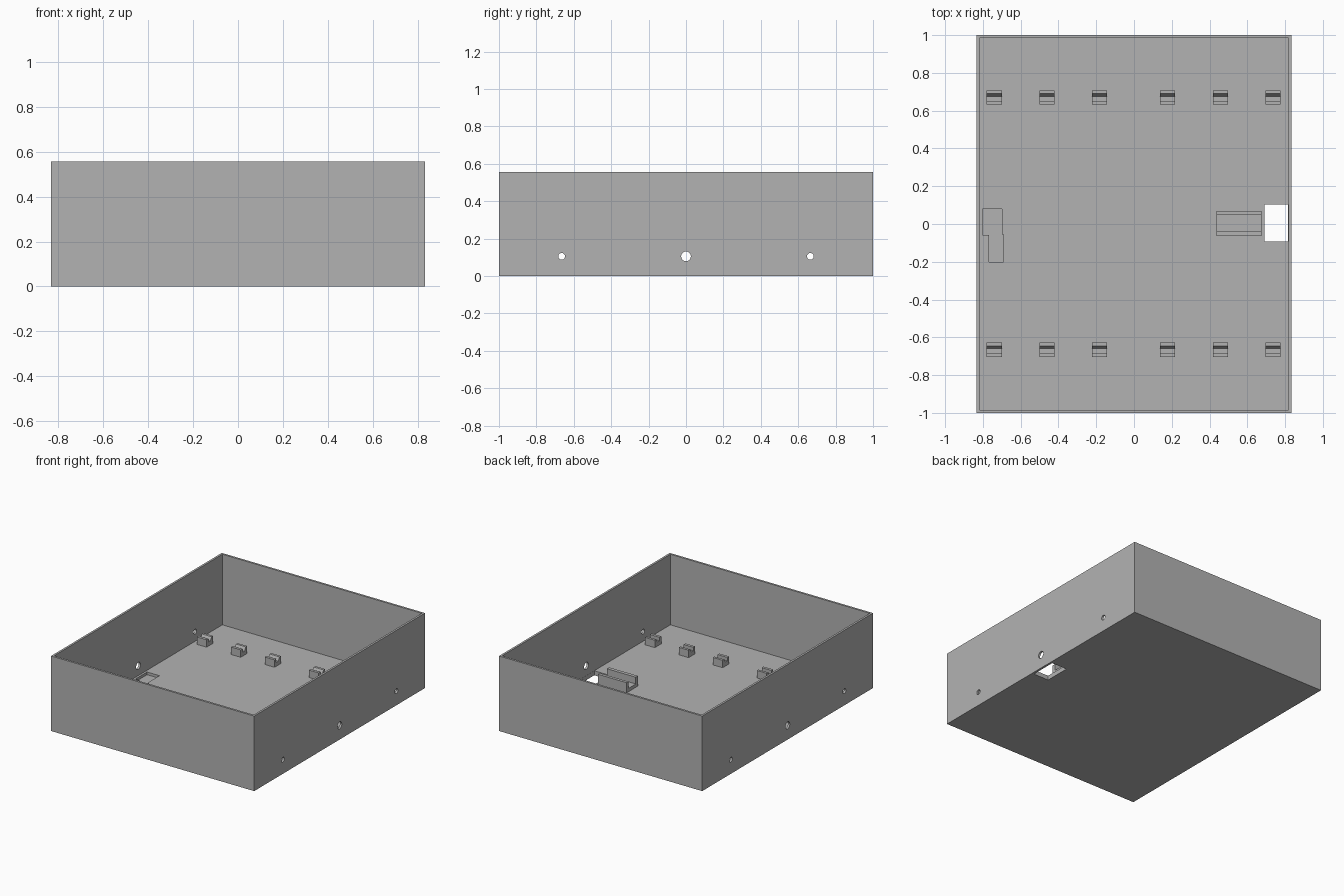
import bpy, bmesh, math
from mathutils import Matrix

cube = bpy.data.objects.get("Cube")
if cube:
    bpy.data.objects.remove(cube, do_unlink=True)

W, D, H = 0.833, 1.0, 0.556      # half width, half depth, height
WALL, FLOOR = 0.0155, 0.033

grey = bpy.data.materials.new("plain_grey")
grey.use_nodes = True
grey.diffuse_color = (0.45, 0.45, 0.45, 1)
grey.node_tree.nodes["Principled BSDF"].inputs["Base Color"].default_value = (0.45, 0.45, 0.45, 1)


def finish(name, bm):
    bmesh.ops.recalc_face_normals(bm, faces=bm.faces)
    mesh = bpy.data.meshes.new(name)
    bm.to_mesh(mesh)
    bm.free()
    mesh.materials.append(grey)
    obj = bpy.data.objects.new(name, mesh)
    bpy.context.collection.objects.link(obj)
    return obj


def box(name, x0, x1, y0, y1, z0, z1):
    bm = bmesh.new()
    size = Matrix.Diagonal((x1 - x0, y1 - y0, z1 - z0, 1))
    place = Matrix.Translation(((x0 + x1) / 2, (y0 + y1) / 2, (z0 + z1) / 2))
    bmesh.ops.create_cube(bm, size=1, matrix=place @ size)
    return finish(name, bm)


def rod(name, y, z, radius):
    bm = bmesh.new()
    turn = Matrix.Translation((0, y, z)) @ Matrix.Rotation(math.pi / 2, 4, "Y")
    bmesh.ops.create_cone(bm, cap_ends=True, segments=24, radius1=radius,
                          radius2=radius, depth=3, matrix=turn)
    return finish(name, bm)


def extrude_x(name, profile, x0, x1):
    """Sweep a closed (y, z) profile from x0 to x1."""
    bm = bmesh.new()
    face = bm.faces.new([bm.verts.new((x0, y, z)) for y, z in profile])
    swept = bmesh.ops.extrude_face_region(bm, geom=[face])["geom"]
    verts = [v for v in swept if isinstance(v, bmesh.types.BMVert)]
    bmesh.ops.translate(bm, verts=verts, vec=(x1 - x0, 0, 0))
    return finish(name, bm)


def cut(target, cutter):
    cutter.hide_render = True
    mod = target.modifiers.new("cut", "BOOLEAN")
    mod.operation, mod.solver, mod.object = "DIFFERENCE", "EXACT", cutter
    bpy.context.view_layer.objects.active = target
    bpy.ops.object.modifier_apply(modifier=mod.name)
    bpy.data.objects.remove(cutter, do_unlink=True)


# Open tray with thin walls
tray = box("tray", -W, W, -D, D, 0, H)
cut(tray, box("cavity", -W + WALL, W - WALL, -D + WALL, D - WALL, FLOOR, 1))

# Round holes through both side walls
for y, radius in ((-0.665, 0.018), (0, 0.026), (0.665, 0.018)):
    cut(tray, rod("side_hole", y, 0.105, radius))

# Floor opening beside the left wall
cut(tray, box("floor_opening", 0.69, W - WALL - 0.001, -0.093, 0.102, -0.1, 0.08))

# Shallow stepped pocket beside the right wall
cut(tray, box("pocket_wide", -0.802, -0.70, -0.057, 0.08, 0.013, 0.08))
cut(tray, box("pocket_narrow", -0.767, -0.69, -0.20, -0.056, 0.013, 0.08))

# Two rows of slotted holder blocks
BASE, TOP = FLOOR - 0.002, 0.088
slot = [(-0.038, BASE), (0.038, BASE), (0.038, TOP), (0.02, TOP),
        (0.006, 0.062), (-0.018, 0.062), (-0.018, TOP), (-0.038, TOP)]
for row, yc in (("front", -0.665), ("back", 0.67)):
    for i, xc in enumerate((-0.74, -0.46, -0.183, 0.178, 0.457, 0.735)):
        extrude_x(f"{row}_holder_{i + 1}", [(yc + y, z) for y, z in slot], xc - 0.04, xc + 0.04)

# U-shaped cradle next to the floor opening
cradle = [(-0.063, BASE), (0.07, BASE), (0.07, 0.108), (0.048, 0.108),
          (0.048, 0.058), (-0.037, 0.058), (-0.037, 0.108), (-0.063, 0.108)]
extrude_x("cradle", cradle, 0.438, 0.674)
